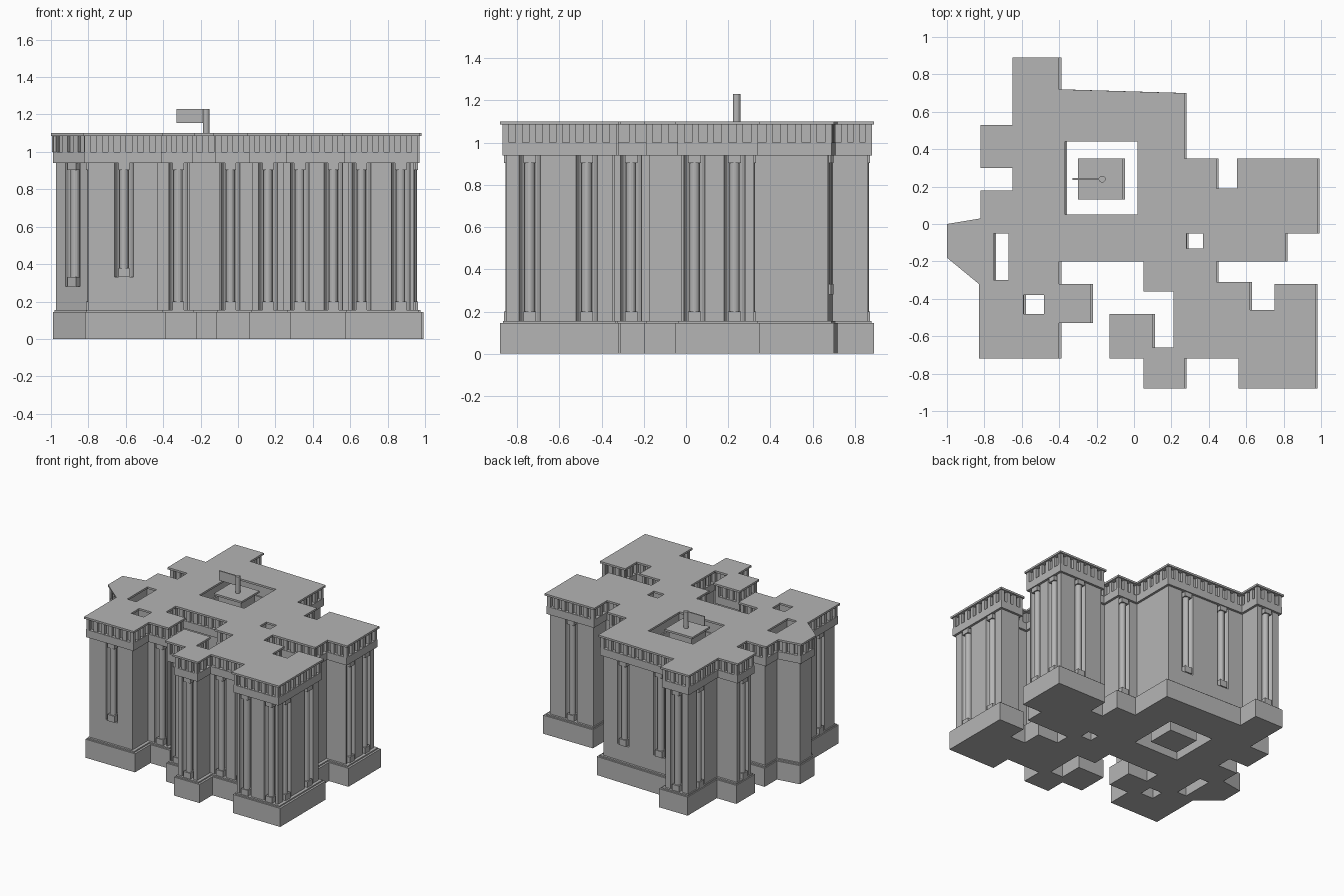
import bpy, bmesh, math
from mathutils import Vector, Matrix
from mathutils.geometry import tessellate_polygon

cube = bpy.data.objects.get("Cube")
if cube:
    bpy.data.objects.remove(cube, do_unlink=True)

GREY = (0.46, 0.46, 0.46, 1.0)
stone = bpy.data.materials.new("grey stone")
stone.use_nodes = True
stone.diffuse_color = GREY
stone.node_tree.nodes["Principled BSDF"].inputs["Base Color"].default_value = GREY


def points(values):
    """Pairs given in hundredths of a unit."""
    return [Vector((x / 100, y / 100)) for x, y in zip(values[::2], values[1::2])]


def rectangle(x0, x1, y0, y1, hole=False):
    corners = points([x0, y0, x0, y1, x1, y1, x1, y0])
    return corners[::-1] if hole else corners


# Clockwise plan of the building, plus the tower in its court
outline = points([
    -65, 89, -40, 89, -40, 72, 27, 70, 27, 35, 44, 35, 44, 19, 55, 19, 55, 35,
    98, 35, 98, -5, 81, -5, 81, -20, 44, -20, 44, -31, 62, -31, 62, -46,
    75, -46, 75, -32, 97, -32, 97, -88, 56, -88, 56, -72, 27, -72, 27, -88,
    5, -88, 5, -72, -13, -72, -13, -48, 10, -48, 10, -66, 21, -66, 21, -36,
    5, -36, 5, -20, -40, -20, -40, -32, -23, -32, -23, -53, -40, -53,
    -40, -72, -83, -72, -83, -32, -100, -18, -100, 0, -82, 3, -82, 18,
    -65, 18, -65, 30, -82, 30, -82, 53, -65, 53])
tower = rectangle(-30, -6, 13, 35)
holes = [rectangle(-37, 2, 5, 44, True), rectangle(-75, -67, -30, -5, True),
         rectangle(-59, -48, -48, -38, True), rectangle(28, 37, -13, -5, True)]

# Columns standing in niches: position on the plan, height of the foot
LOW, MID, HIGH, TOP = 0.14, 0.28, 0.33, 0.94
columns = {
    LOW: points([-32, -53, -4, -72, 16, -88, 33, -72, 51, -72, 66, -88, 87, -88,
                 97, -74, 97, -47, 44, -26, 98, 4, 98, 23, 77, 35, 36, 35,
                 -52, 89, -65, 71, -82, 41, -83, -52]),
    MID: points([-90, -26, 7, 71, -25, 71]),
    HIGH: points([-61, -72]),
}
NICHE = 0.05


def inward(a, b):
    d = (b - a).normalized()
    return Vector((d.y, -d.x))


def inset(loop, amount):
    result = []
    for i, p in enumerate(loop):
        n1 = inward(loop[i - 1], p)
        n2 = inward(p, loop[(i + 1) % len(loop)])
        result.append(p + (n1 + n2) * amount / (1 + n1.dot(n2)))
    return result


def edges(loop):
    return zip(loop, loop[1:] + loop[:1])


def on_edge(p, a, b):
    """Distance along the edge if the point lies on it, else None."""
    d = (b - a).normalized()
    along = (p - a).dot(d)
    near = abs((p - a).dot(inward(a, b))) < 0.045
    return along if near and NICHE <= along <= (b - a).length - NICHE + 0.005 else None


def carve(loop, spots):
    """Add half-round niches to the loop."""
    result = []
    for a, b in edges(loop):
        result.append(a)
        d, n = (b - a).normalized(), inward(a, b)
        found = [on_edge(p, a, b) for p in spots]
        for s in sorted(t for t in found if t is not None):
            for k in range(9):
                angle = math.pi * k / 8
                result.append(a + d * (s - NICHE * math.cos(angle)) + n * NICHE * math.sin(angle))
    return result


def finish(name, bm):
    bmesh.ops.recalc_face_normals(bm, faces=bm.faces)
    mesh = bpy.data.meshes.new(name)
    bm.to_mesh(mesh)
    bm.free()
    mesh.materials.append(stone)
    obj = bpy.data.objects.new(name, mesh)
    bpy.context.collection.objects.link(obj)
    return obj


def prism(name, loops, z0, z1, shift=0.0):
    bm = bmesh.new()
    flat = [Vector((p.x + shift, p.y, z0)) for loop in loops for p in loop]
    verts = [bm.verts.new(p) for p in flat]
    for tri in tessellate_polygon([[p.to_3d() for p in loop] for loop in loops]):
        bm.faces.new([verts[i] for i in tri])
    top = bmesh.ops.extrude_face_region(bm, geom=bm.faces[:])["geom"]
    moved = [v for v in top if isinstance(v, bmesh.types.BMVert)]
    bmesh.ops.translate(bm, verts=moved, vec=(0, 0, z1 - z0))
    return finish(name, bm)


def box(bm, centre, size, angle=0.0):
    bmesh.ops.create_cube(bm, size=1, matrix=Matrix.Translation(centre)
                          @ Matrix.Rotation(angle, 4, "Z") @ Matrix.Diagonal((*size, 1)))


def cylinder(bm, x, y, z0, z1, radius):
    bmesh.ops.create_cone(bm, cap_ends=True, segments=16, radius1=radius, radius2=radius,
                          depth=z1 - z0, matrix=Matrix.Translation((x, y, (z0 + z1) / 2)))


def layer(name, amount, z0, z1, shift=0.0, spots=()):
    body = carve(inset(outline, amount), spots)
    prism(name, [body] + [inset(h, amount * 0.4) for h in holes], z0, z1, shift)
    prism("tower_" + name, [inset(tower, amount * 0.6)], z0, z1, shift)


# Stacked storeys, from plinth to roof
WALL = 0.028
layer("plinth", 0.0, 0, 0.145, 0.012)
layer("plinth_cap", 0.012, 0.145, 0.155, 0.008)
layer("lower_wall", WALL, LOW, MID, 0, columns[LOW])
layer("middle_wall", WALL, MID, HIGH, 0, columns[LOW] + columns[MID])
layer("upper_wall", WALL, HIGH, TOP, 0, columns[LOW] + columns[MID] + columns[HIGH])
layer("cornice", 0.01, TOP, 1.0)
layer("frieze", 0.036, 1.0, 1.085)
layer("roof", 0.0, 1.085, 1.1)

# Short posts round the frieze
bm = bmesh.new()
for a, b in edges(inset(outline, 0.026)):
    d = b - a
    count = max(1, round(d.length / 0.065))
    for k in range(count + 1):
        p = a.lerp(b, k / count)
        box(bm, (p.x, p.y, 1.0425), (0.032, 0.024, 0.085), math.atan2(d.y, d.x))
finish("frieze_posts", bm)

# Columns with square feet and capitals
bm = bmesh.new()
for foot, spots in columns.items():
    foot = max(foot, 0.15)
    for p in spots:
        for a, b in edges(inset(outline, WALL)):
            s = on_edge(p, a, b)
            if s is None:
                continue
            d = (b - a).normalized()
            c = a + d * s + inward(a, b) * 0.02
            turn = math.atan2(d.y, d.x)
            cylinder(bm, c.x, c.y, foot, TOP, 0.024)
            box(bm, (c.x, c.y, foot + 0.025), (0.06, 0.06, 0.05), turn)
            box(bm, (c.x, c.y, TOP - 0.018), (0.06, 0.06, 0.036), turn)
            break
finish("columns", bm)

# Flagpole on the tower
bm = bmesh.new()
cylinder(bm, -0.17, 0.24, 1.09, 1.23, 0.018)
finish("flagpole", bm)
bm = bmesh.new()
box(bm, (-0.25, 0.24, 1.192), (0.16, 0.01, 0.075))
finish("flag", bm)
